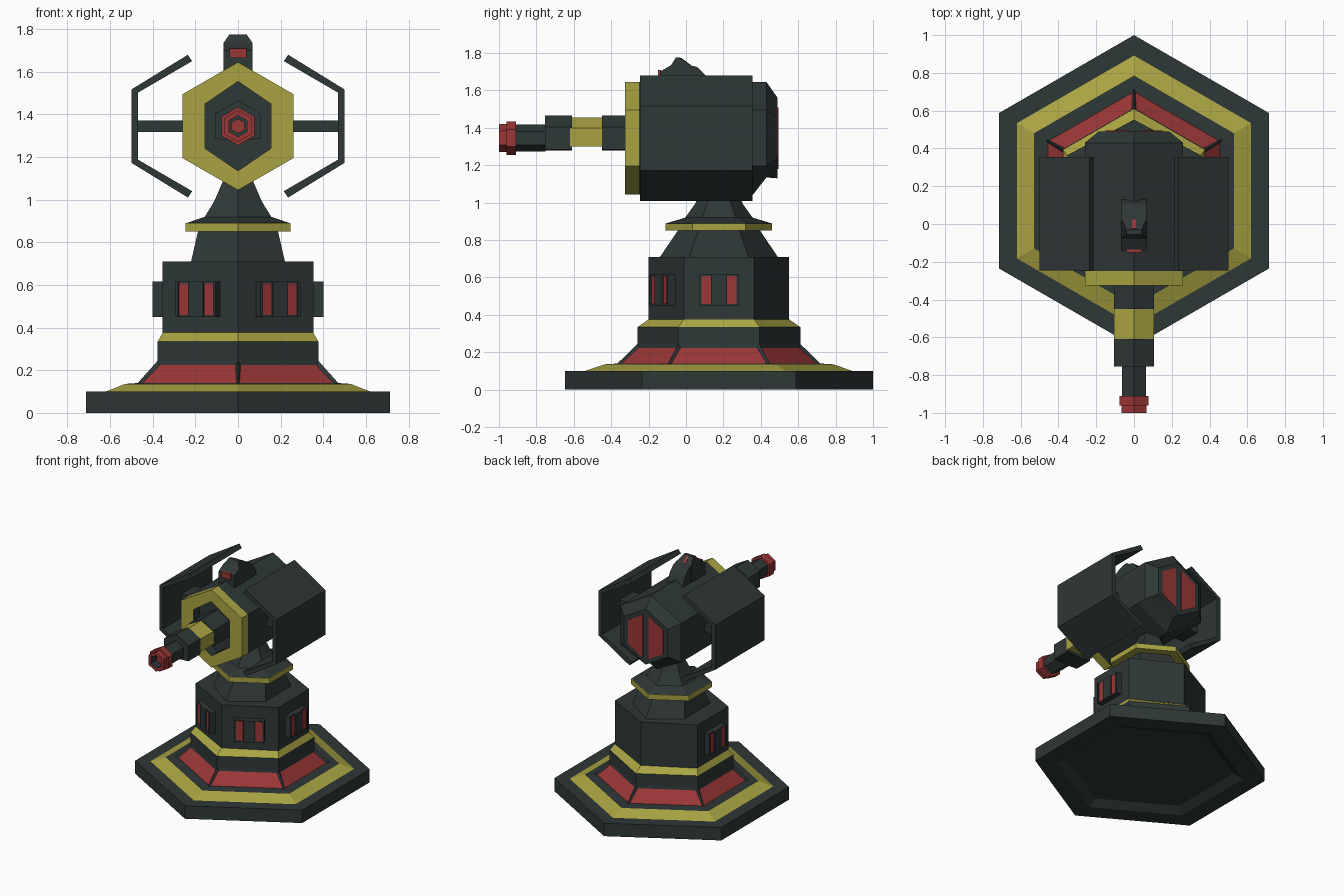
import bpy, bmesh, math
from mathutils import Matrix, Vector

cube = bpy.data.objects.get("Cube")
if cube:
    bpy.data.objects.remove(cube, do_unlink=True)


def material(name, rgb):
    m = bpy.data.materials.new(name)
    m.use_nodes = True
    m.diffuse_color = (*rgb, 1)
    m.node_tree.nodes["Principled BSDF"].inputs["Base Color"].default_value = (*rgb, 1)
    return m


MATS = [material("dark slate", (0.028, 0.038, 0.038)),
        material("mustard yellow", (0.40, 0.37, 0.055)),
        material("dull red", (0.33, 0.038, 0.038))]
DARK, YELLOW, RED = range(3)
S60 = math.sin(math.pi / 3)
BASE_Y = 0.176
HEAD_Z = 1.345


def finish(bm, name):
    bmesh.ops.recalc_face_normals(bm, faces=bm.faces)
    mesh = bpy.data.meshes.new(name)
    bm.to_mesh(mesh)
    bm.free()
    for m in MATS:
        mesh.materials.append(m)
    ob = bpy.data.objects.new(name, mesh)
    bpy.context.collection.objects.link(ob)
    return ob


def upright(u, v, d):
    return Vector((u, BASE_Y + v, d))


def forward(u, v, d):
    return Vector((u, d, HEAD_Z + v))


def hex_loft(name, sections, place, closed=False, floor=-9, inset_band=None):
    """Join hexagons given as (half width, point radius, distance, colour of next band)."""
    bm = bmesh.new()
    rings = []
    for half, rad, d, _ in sections:
        angles = [k * math.pi / 3 for k in range(6)]
        rings.append([bm.verts.new(place(half / S60 * math.sin(a), max(floor, rad * math.cos(a)), d))
                      for a in angles])
    panels = []
    count = len(rings)
    for i in range(count if closed else count - 1):
        lo, hi = rings[i], rings[(i + 1) % count]
        for k in range(6):
            n = (k + 1) % 6
            f = bm.faces.new((lo[k], lo[n], hi[n], hi[k]))
            f.material_index = sections[i][3]
            if i == inset_band:
                panels.append(f)
    if not closed:
        bm.faces.new(rings[0]).material_index = sections[0][3]
        bm.faces.new(rings[-1]).material_index = sections[-1][3]
    bmesh.ops.recalc_face_normals(bm, faces=bm.faces)
    if panels:
        bmesh.ops.inset_individual(bm, faces=panels, thickness=0.022, depth=-0.012)
        for f in panels:
            f.material_index = RED
    return finish(bm, name)


def regular(rad, d, colour=DARK):
    return (rad * S60, rad, d, colour)


def extrude(name, points, place, start, end, colour=DARK):
    """Extrude a closed outline between two distances."""
    bm = bmesh.new()
    a, b = [[bm.verts.new(place(u, v, d)) for u, v in points] for d in (start, end)]
    bm.faces.new(a)
    bm.faces.new(b)
    for i in range(len(a)):
        j = (i + 1) % len(a)
        bm.faces.new((a[i], a[j], b[j], b[i]))
    for f in bm.faces:
        f.material_index = colour
    return finish(bm, name)


def box(name, size, centre, colour=DARK, spin=Matrix()):
    bm = bmesh.new()
    bmesh.ops.create_cube(bm, size=1)
    bm.transform(spin @ Matrix.Translation(centre) @ Matrix.Diagonal((*size, 1)))
    for f in bm.faces:
        f.material_index = colour
    return finish(bm, name)


# Pedestal: recessed underside, slab, sloping skirt with inset red panels
hex_loft("base_slab", [regular(0.60, 0.04), regular(0.67, 0), regular(0.824, 0), regular(0.824, 0.1)], upright)
hex_loft("base_trim", [regular(0.716, 0.1, YELLOW), regular(0.61, 0.136), regular(0.54, 0.14)], upright)
hex_loft("skirt", [regular(0.545, 0.138), regular(0.435, 0.245), regular(0.435, 0.335)], upright, inset_band=0)
hex_loft("waist_trim", [regular(0.435, 0.335, YELLOW), (0.353, 0.376, 0.376, YELLOW)], upright)

# Column and neck
hex_loft("column", [(0.353, 0.376, 0.37, DARK), (0.353, 0.376, 0.71, DARK)], upright)
hex_loft("upper_column", [(0.22, 0.315, 0.71, DARK), (0.188, 0.22, 0.85, DARK)], upright)
hex_loft("neck_trim", [regular(0.285, 0.85, YELLOW), regular(0.285, 0.89, YELLOW)], upright)
hex_loft("neck", [regular(0.28, 0.89), regular(0.18, 0.92), regular(0.13, 0.99), regular(0.075, 1.1)], upright)

# Column windows on the two sides and the two front faces
for side, label in ((1, "left"), (-1, "right")):
    spots = (("side", (0.353 * side, BASE_Y), math.pi / 2 * side),
             ("front", (0.177 * side, -0.107), math.atan2(0.191, 0.353) * side))
    for kind, (x, y), turn in spots:
        spin = Matrix.Translation((x, y, 0.533)) @ Matrix.Rotation(turn, 4, 'Z')
        name = f"{label}_{kind}_window"
        box(name + "_back", (0.21, 0.07, 0.165), (0, 0, 0), DARK, spin)
        for x_off in (-0.068, 0.068):
            box(name + "_pane", (0.05, 0.008, 0.15), (x_off, -0.035, 0), RED, spin)
        for x_off, width in ((-0.1, 0.012), (0, 0.08), (0.1, 0.012)):
            box(name + "_bar", (width, 0.02, 0.165), (x_off, -0.037, 0), DARK, spin)

# Head body with tapered rear
head = hex_loft("head_body", [regular(0.30, -0.25), regular(0.30, 0.36), regular(0.30, 0.43),
                              regular(0.215, 0.49)], forward)
for v in head.data.vertices:
    if v.co.y > 0.4 and v.co.z < HEAD_Z - 0.25:
        v.co.z = HEAD_Z - 0.21
hex_loft("front_ring", [regular(0.30, -0.325, YELLOW), regular(0.30, -0.245, YELLOW),
                        (0.154, 0.21, -0.245, DARK), (0.154, 0.21, -0.325, YELLOW)], forward, closed=True)

# Rear windows, side shields and their struts
for side, label in ((1, "left"), (-1, "right")):
    pane = [(0.025 * side, 0.165), (0.15 * side, 0.092), (0.15 * side, -0.092), (0.025 * side, -0.165)]
    extrude(label + "_rear_window", pane, forward, 0.486, 0.494, RED)
    upper = [(0.235, 0.335), (0.5, 0.172)]
    inner = [(0.468, 0.158), (0.215, 0.305)]
    lower = [(u, -v) for u, v in reversed(upper)]
    inner_lower = [(u, -v) for u, v in reversed(inner)]
    outline = upper + lower + inner_lower + inner
    extrude(label + "_shield", [(u * side, v) for u, v in outline], forward, -0.245, 0.355)
    box(label + "_strut", (0.24, 0.16, 0.055), (0.36 * side, 0.06, HEAD_Z))

# Gun barrel, flat underneath
for name, rad, start, end, colour in (("barrel_rear", 0.12, -0.45, -0.24, DARK),
                                      ("barrel_band", 0.11, -0.62, -0.44, YELLOW),
                                      ("barrel_front", 0.12, -0.755, -0.61, DARK)):
    hex_loft(name, [(0.105, rad, start, colour), (0.105, rad, end, colour)], forward,
             floor=-0.065 if colour == DARK else -0.045)
hex_loft("barrel_tip", [regular(0.072, -0.93), regular(0.072, -0.75)], forward)
hex_loft("muzzle", [regular(0.075, -1.0, RED), regular(0.075, -0.96, RED), regular(0.09, -0.96, RED),
                    regular(0.09, -0.91, RED), regular(0.05, -0.91, DARK), regular(0.05, -1.0, RED)],
         forward, closed=True)
hex_loft("muzzle_core", [regular(0.035, -0.95, RED), regular(0.035, -0.92, RED)], forward)


# Sensor on top of the head
def sideways(u, v, d):
    return Vector((d, u, v))


sensor = extrude("sensor", [(-0.14, 1.58), (-0.14, 1.70), (-0.08, 1.735), (-0.055, 1.775), (-0.03, 1.775),
                            (0.03, 1.73), (0.03, 1.58)], sideways, -0.068, 0.068)
for v in sensor.data.vertices:
    if v.co.z > 1.76:
        v.co.x *= 0.6
extrude("sensor_rear", [(0.02, 1.58), (0.02, 1.735), (0.06, 1.725), (0.105, 1.68), (0.13, 1.62), (0.13, 1.58)],
        sideways, -0.065, 0.065)
box("sensor_lens", (0.08, 0.016, 0.045), (0, -0.142, 1.687), RED)
extrude("sensor_stripe", [(-0.025, 1.774), (0.025, 1.737), (0.022, 1.73), (-0.028, 1.767)],
        sideways, -0.01, 0.01, RED)
